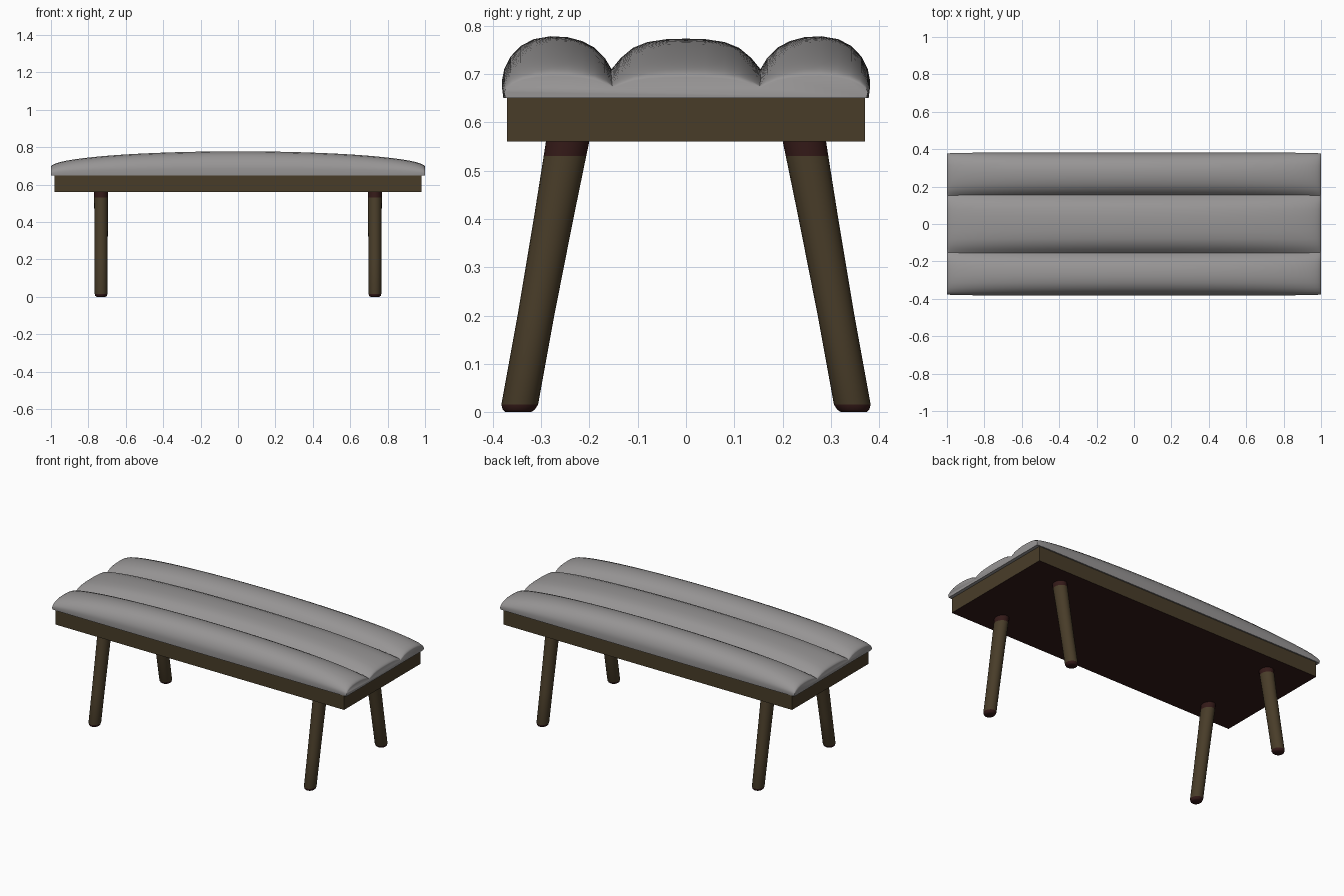
import bpy, bmesh, math

if "Cube" in bpy.data.objects:
    bpy.data.objects.remove(bpy.data.objects["Cube"])


def material(name, rgb):
    m = bpy.data.materials.new(name)
    m.diffuse_color = (*rgb, 1)
    m.use_nodes = True
    m.node_tree.nodes["Principled BSDF"].inputs["Base Color"].default_value = m.diffuse_color
    return m


GREY = material("grey fabric", (0.31, 0.30, 0.30))
WOOD = material("dark wood", (0.066, 0.046, 0.022))
DARK = material("dark red brown", (0.034, 0.010, 0.009))


def make(name, verts, faces, mats, smooth=None):
    me = bpy.data.meshes.new(name)
    me.from_pydata(verts, [], faces)
    bm = bmesh.new()
    bm.from_mesh(me)
    bmesh.ops.recalc_face_normals(bm, faces=bm.faces)
    bm.to_mesh(me)
    bm.free()
    ob = bpy.data.objects.new(name, me)
    bpy.context.collection.objects.link(ob)
    for m in mats:
        me.materials.append(m)
    if smooth:
        bpy.ops.object.select_all(action='DESELECT')
        ob.select_set(True)
        bpy.context.view_layer.objects.active = ob
        bpy.ops.object.shade_smooth_by_angle(angle=math.radians(smooth))
    return ob


def loft(rings):
    """Join equal closed rings into a capped skin."""
    n = len(rings[0])
    verts = [v for r in rings for v in r]
    faces = [(i * n + j, i * n + (j + 1) % n, (i + 1) * n + (j + 1) % n, (i + 1) * n + j)
             for i in range(len(rings) - 1) for j in range(n)]
    faces += [tuple(range(n)), tuple(range((len(rings) - 1) * n, len(rings) * n))]
    return verts, faces


# Cushion: three padded rolls, half profile mirrored in y, (y, height)
half = [(0, .123), (.04, .122), (.08, .116), (.11, .104), (.135, .083), (.154, .060),
        (.168, .083), (.19, .105), (.215, .118), (.245, .126), (.28, .128), (.315, .122),
        (.342, .108), (.363, .086), (.376, .060), (.381, .035), (.378, 0)]
profile = [(-y, h) for y, h in half[:0:-1]] + half
stations = [math.sin(math.pi / 2 * (k / 24)) for k in range(-24, 25)]
rings = []
for x in stations:
    fall = 0.35 + 0.65 * math.sqrt(max(0, 1 - x * x))   # rounded ends
    squeeze = 1 - 0.012 * abs(x) ** 30
    rings.append([(x, y * squeeze, 0.65 + h * fall) for y, h in profile])
make("cushion", *loft(rings), [GREY], 50)

# Frame: plain box with a darker underside
box = [[(sx * .98, sy * .37, z) for sx, sy in ((-1, -1), (1, -1), (1, 1), (-1, 1))]
       for z in (.56, .652)]
frame = make("frame", *loft(box), [WOOD, DARK])
for p in frame.data.polygons:
    if p.normal.z < -0.5:
        p.material_index = 1

# Legs: splayed in y, dark at the foot and at the joint
sections = [(0, .024, .026), (.005, .031, .033), (.016, .034, .038), (.2, .035, .038),
            (.4, .036, .041), (.53, .037, .044), (.565, .037, .045)]
N = 20
for sx, side in ((-1, "left"), (1, "right")):
    for sy, end in ((-1, "front"), (1, "back")):
        rings = []
        for z, rx, ry in sections:
            cy = sy * (.347 - .102 * z / .56)
            rings.append([(sx * .732 + rx * math.cos(2 * math.pi * k / N),
                           cy + ry * math.sin(2 * math.pi * k / N), z) for k in range(N)])
        leg = make(f"{end}_{side}_leg", *loft(rings), [WOOD, DARK], 40)
        for p in leg.data.polygons:
            if p.center.z > .53 or p.center.z < .012:
                p.material_index = 1
